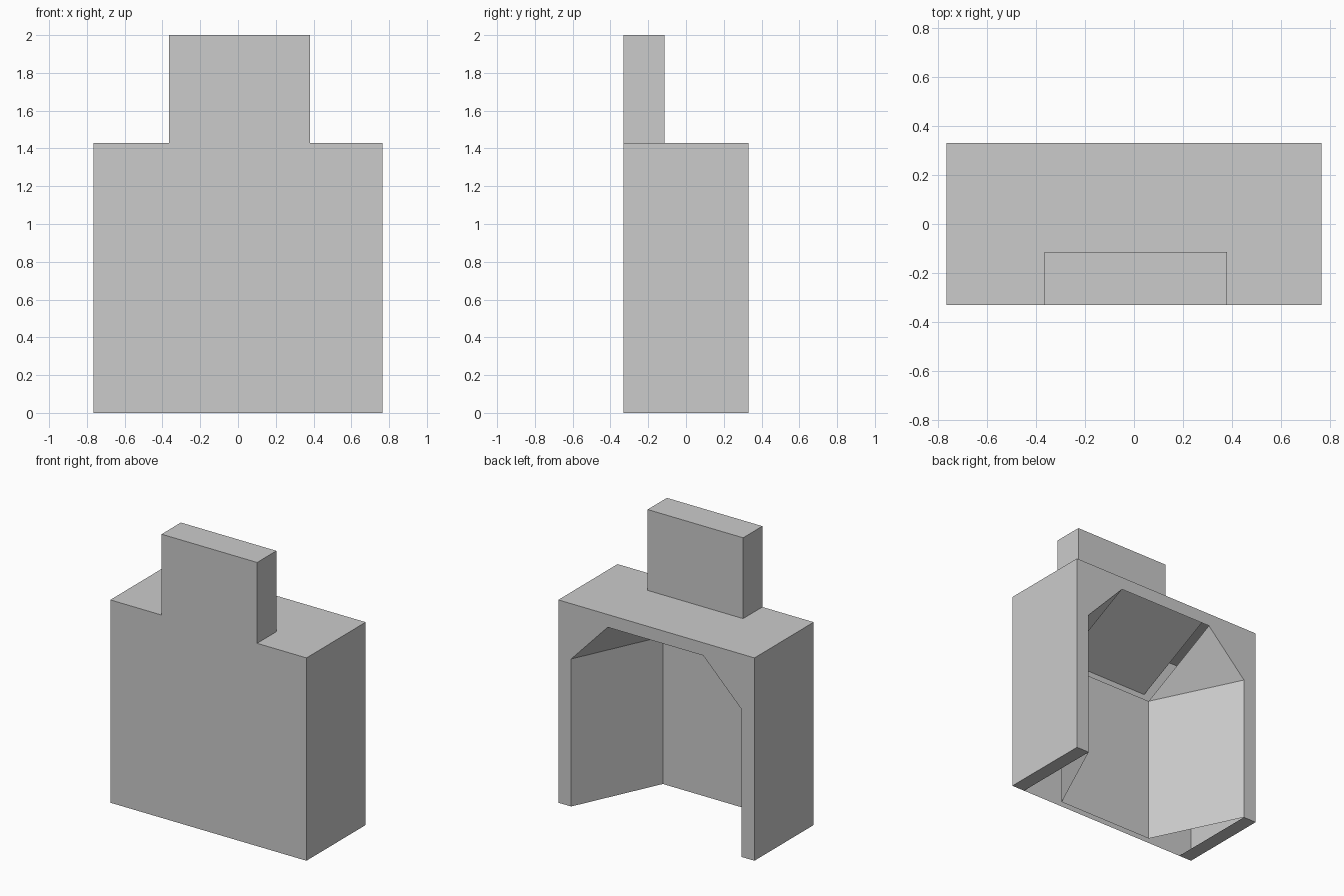
import bpy
from mathutils import Vector

if "Cube" in bpy.data.objects:
    bpy.data.objects.remove(bpy.data.objects["Cube"])

W, D, H, TOP = 0.765, 0.33, 1.43, 2.0      # body half width, half depth, height, chimney top
CL, CR, CY = -0.365, 0.38, -0.115          # chimney left, right, rear face
JAMB, SPRING, CROWN = 0.665, 1.04, 1.34    # opening half width, jamb height, lintel height
INNER = -0.285                             # firebox rear wall


def panels(name, faces):
    """Build one object from (outline, facing direction) panels, sharing corners."""
    verts, polys, index = [], [], {}
    for pts, facing in faces:
        normal = sum(((Vector(a).cross(Vector(b))) for a, b in zip(pts, pts[1:] + pts[:1])), Vector())
        if normal.dot(Vector(facing)) < 0:
            pts = pts[::-1]
        for p in pts:
            if p not in index:
                index[p] = len(verts)
                verts.append(p)
        polys.append([index[p] for p in pts])
    mesh = bpy.data.meshes.new(name)
    mesh.from_pydata(verts, [], polys)
    mesh.update()
    obj = bpy.data.objects.new(name, mesh)
    bpy.context.collection.objects.link(obj)
    return obj


# Outer shell: T-shaped front, notched top, arched back, sides and jamb feet
front = [(-W, 0), (W, 0), (W, H), (CR, H), (CR, TOP), (CL, TOP), (CL, H), (-W, H)]
top = [(-W, -D), (CL, -D), (CL, CY), (CR, CY), (CR, -D), (W, -D), (W, D), (-W, D)]
arch = [(-JAMB, 0), (-JAMB, SPRING), (CL, CROWN), (CR, CROWN), (JAMB, SPRING), (JAMB, 0)]
back = [(-W, 0)] + arch + [(W, 0), (W, H), (-W, H)]
shell = [
    ([(x, -D, z) for x, z in front], (0, -1, 0)),
    ([(x, y, H) for x, y in top], (0, 0, 1)),
    ([(x, D, z) for x, z in back], (0, 1, 0)),
]
for s in (-1, 1):
    shell.append(([(s * W, -D, 0), (s * W, D, 0), (s * W, D, H), (s * W, -D, H)], (s, 0, 0)))
    shell.append(([(s * JAMB, -D, 0), (s * W, -D, 0), (s * W, D, 0), (s * JAMB, D, 0)], (0, 0, -1)))

# Chimney stack: rear, sides and cap
shell.append(([(CL, CY, H), (CR, CY, H), (CR, CY, TOP), (CL, CY, TOP)], (0, 1, 0)))
shell.append(([(CL, -D, TOP), (CR, -D, TOP), (CR, CY, TOP), (CL, CY, TOP)], (0, 0, 1)))
for x, s in ((CL, -1), (CR, 1)):
    shell.append(([(x, -D, H), (x, CY, H), (x, CY, TOP), (x, -D, TOP)], (s, 0, 0)))
panels("fireplace_shell", shell)

# Firebox: rear wall, splayed cheeks and the sloping triangles above them
firebox = [([(CL, INNER, 0), (CR, INNER, 0), (CR, INNER, SPRING), (CL, INNER, SPRING)], (0, 1, 0))]
for x, s in ((CL, -1), (CR, 1)):
    jamb = s * JAMB
    firebox.append(([(x, INNER, 0), (jamb, D, 0), (jamb, D, SPRING), (x, INNER, SPRING)], (-s, 0, 0)))
    firebox.append(([(x, INNER, SPRING), (jamb, D, SPRING), (x, D, CROWN)], (-s, 0, -1)))
panels("firebox_lining", firebox)

# Smoke hood: sloped panel rising from the front wall to the lintel
panels("smoke_hood", [([(CL, -D, 1.11), (CR, -D, 1.11), (CR, D, H), (CL, D, H)], (0, 0, -1))])
